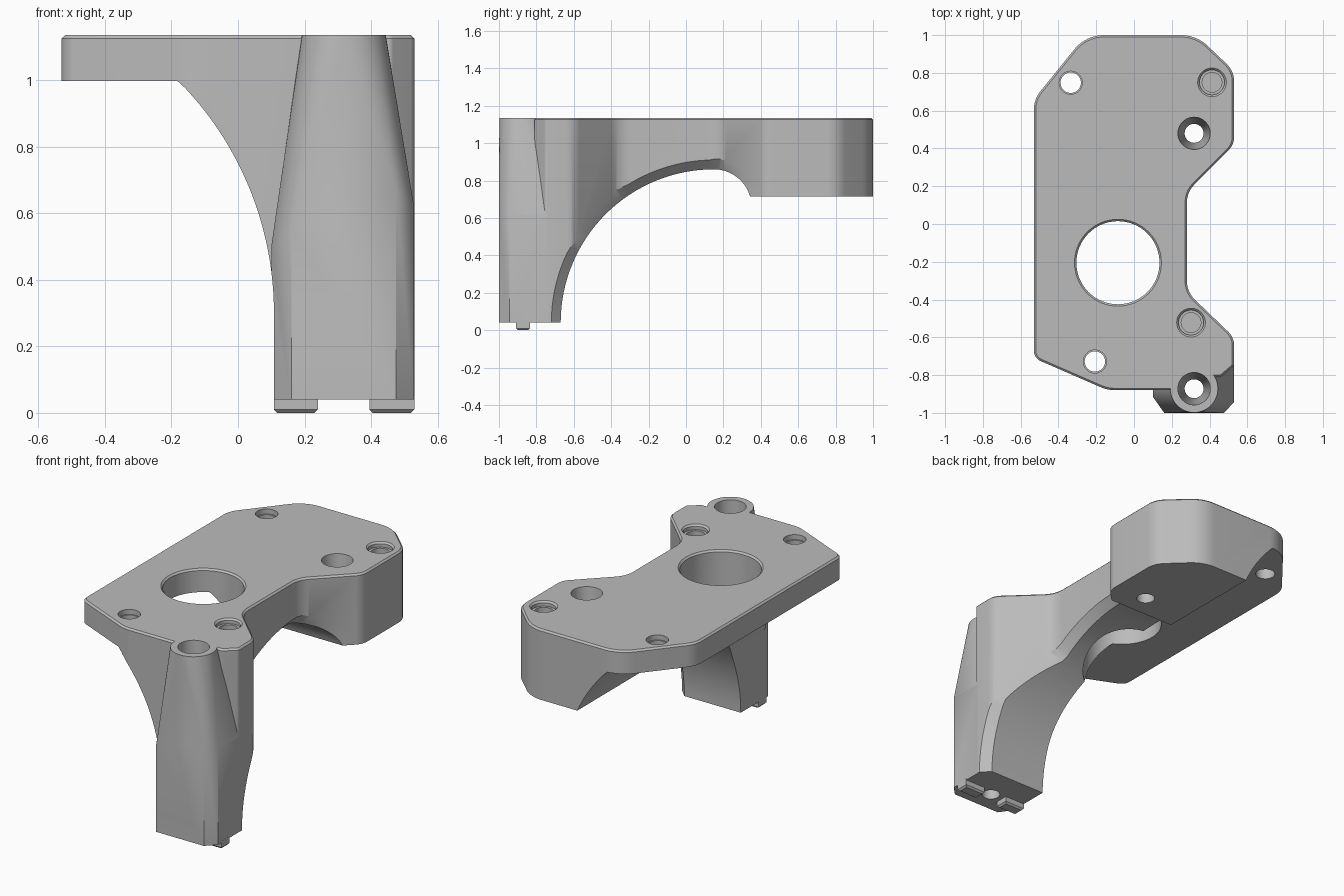
import bpy, bmesh
from math import pi, sin, cos, tan
from mathutils import Vector

if "Cube" in bpy.data.objects:
    bpy.data.objects.remove(bpy.data.objects["Cube"])

TOP, BASE = 1.135, 0.04
grey = bpy.data.materials.new("plain grey")
grey.use_nodes = True
grey.diffuse_color = (0.5, 0.5, 0.5, 1)
grey.node_tree.nodes["Principled BSDF"].inputs["Base Color"].default_value = (0.5, 0.5, 0.5, 1)


def finish(name, bm):
    bmesh.ops.recalc_face_normals(bm, faces=bm.faces)
    me = bpy.data.meshes.new(name)
    bm.to_mesh(me)
    bm.free()
    me.materials.append(grey)
    ob = bpy.data.objects.new(name, me)
    bpy.context.collection.objects.link(ob)
    return ob


def extrude(name, points, shift, bevel_z=None):
    """Prism from a planar loop; optionally bevel the rim at height bevel_z."""
    bm = bmesh.new()
    near = [bm.verts.new(p) for p in points]
    far = [bm.verts.new(Vector(p) + Vector(shift)) for p in points]
    bm.faces.new(near)
    bm.faces.new(far)
    for i in range(len(near)):
        bm.faces.new((near[i - 1], near[i], far[i], far[i - 1]))
    bmesh.ops.recalc_face_normals(bm, faces=bm.faces)
    if bevel_z is not None:
        rim = [e for e in bm.edges if all(abs(v.co.z - bevel_z) < 1e-5 for v in e.verts)]
        bmesh.ops.bevel(bm, geom=rim, offset=0.01, segments=1, affect='EDGES')
    return finish(name, bm)


def box(name, lo, hi, bevel_z=None):
    loop = [(lo[0], lo[1], lo[2]), (hi[0], lo[1], lo[2]), (hi[0], hi[1], lo[2]), (lo[0], hi[1], lo[2])]
    return extrude(name, loop, (0, 0, hi[2] - lo[2]), bevel_z)


def lathe(name, x, y, profile, n=48):
    """Closed solid of revolution about a vertical axis from (radius, z) pairs."""
    bm = bmesh.new()
    rings = [[bm.verts.new((x + r * cos(2 * pi * i / n), y + r * sin(2 * pi * i / n), z))
              for i in range(n)] for r, z in profile]
    for a, b in zip(rings, rings[1:]):
        for i in range(n):
            j = (i + 1) % n
            bm.faces.new((a[i], a[j], b[j], b[i]))
    bm.faces.new(rings[0])
    bm.faces.new(rings[-1])
    return finish(name, bm)


def rounded(corners, steps=8):
    """Polygon with each (x, y, radius) corner replaced by an arc."""
    out = []
    for i, (x, y, r) in enumerate(corners):
        p = Vector((x, y))
        a = (Vector(corners[i - 1][:2]) - p).normalized()
        b = (Vector(corners[(i + 1) % len(corners)][:2]) - p).normalized()
        if r == 0:
            out.append(p)
            continue
        half = a.angle(b) / 2
        c = p + (a + b).normalized() * (r / sin(half))
        s, e = p + a * (r / tan(half)) - c, p + b * (r / tan(half)) - c
        out += [c + s.lerp(e, k / steps).normalized() * r for k in range(steps + 1)]
    return out


def combine(ob, other, op):
    mod = ob.modifiers.new(op, 'BOOLEAN')
    mod.operation, mod.object, mod.solver = op, other, 'EXACT'
    bpy.context.view_layer.objects.active = ob
    bpy.ops.object.modifier_apply(modifier=mod.name)
    bpy.data.objects.remove(other)


# Plate outline extruded to the full depth of the bracket
outline = rounded([
    (-.53, -.71, .06), (-.14, -.88, .2), (.36, -.88, 0), (.4, -.81, 0), (.46, -.81, .02),
    (.53, -.75, .03), (.53, -.6, .1), (.28, -.36, .14), (.28, .17, .14), (.53, .42, .1),
    (.53, .81, .13), (.33, 1, .2), (-.255, 1, .2), (-.53, .66, .15)])
bracket = extrude("bracket_body", [(p.x, p.y, BASE) for p in outline], (0, 0, TOP - BASE), TOP)

# Front leg: chamfered post tapering into the round screw boss
bm = bmesh.new()
post = [(.1, -.7, .5), (.1, -.915, .5), (.16, -1, .55), (.475, -1, .67), (.529, -.945, .62), (.529, -.7, .6)]
for x, y, z in post:
    bm.verts.new((x, y, BASE))
    bm.verts.new((x, y, z))
for i in range(48):
    t = 2 * pi * i / 48
    bm.verts.new((.318 + .126 * cos(t), -.872 + .126 * sin(t), TOP))
bmesh.ops.convex_hull(bm, input=bm.verts)
bmesh.ops.delete(bm, geom=[v for v in bm.verts if not v.link_faces], context='VERTS')
bmesh.ops.dissolve_limit(bm, angle_limit=0.002, verts=bm.verts, edges=bm.edges)
combine(bracket, finish("front_leg", bm), 'UNION')

# Curved undercut that leaves a thin plate on one side
R = .99
arc = [(.108 - R + R * cos(t), .3 + R * sin(t)) for t in [pi / 4 * k / 24 for k in range(24)]]
loop = [(-1, -1), (.108, -1)] + arc + [(-.182, .997), (-1, .997)]
combine(bracket, extrude("side_undercut", [(x, -2, z) for x, z in loop], (0, 4, 0)), 'DIFFERENCE')

# Flat underside of the rear block
combine(bracket, box("rear_undercut", (-2, .22, -.5), (2, 2, .715)), 'DIFFERENCE')


# Arch between leg and rear block, with a chamfer following the notched edge
def edge_x(y):
    table = [(-2, .53), (-.6, .53), (-.36, .28), (.17, .28), (.42, .53), (2, .53)]
    for (y0, x0), (y1, x1) in zip(table, table[1:]):
        if y <= y1:
            return x0 + (x1 - x0) * (y - y0) / (y1 - y0)


path = [(-.67, -.2, pi)]
path += [(.15 + .82 * cos(t), .04 + .82 * sin(t), t) for t in [pi - pi / 2 * k / 32 for k in range(33)]]
path += [(.15 + .2 * cos(t), .66 + .2 * sin(t), t) for t in [pi / 2 - pi / 2 * k / 12 for k in range(1, 13)]]
path += [(.35, -.2, 0)]
bm = bmesh.new()
rows = []
for y, z, t in path:
    ex = edge_x(y + .05 * cos(t))
    yo, zo = y + .1 * cos(t), z + .1 * sin(t)
    rows.append([bm.verts.new(p) for p in ((-1, y, z), (ex - .05, y, z), (ex + .05, yo, zo), (1, yo, zo))])
for a, b in zip(rows, rows[1:]):
    for k in range(3):
        bm.faces.new((a[k], a[k + 1], b[k + 1], b[k]))
bm.faces.new([r[0] for r in rows])
bm.faces.new([r[3] for r in rows])
bm.faces.new(rows[0] + rows[-1][::-1])
combine(bracket, finish("arch_undercut", bm), 'DIFFERENCE')

# Large opening and the screw holes
combine(bracket, lathe("opening", -.085, -.205, [(.22, -.5), (.22, TOP - .01), (.24, TOP + .01)], 64), 'DIFFERENCE')
for x, y in ((-.335, .748), (-.207, -.728)):
    combine(bracket, lathe("plate_hole", x, y, [
        (.054, .9), (.054, TOP - .03), (.061, TOP - .03), (.061, TOP + .02)]), 'DIFFERENCE')
for x, y, bottom in ((.318, .48, .7), (.318, -.872, 0)):
    combine(bracket, lathe("tapered_hole", x, y, [
        (.05, bottom - .1), (.05, bottom + .05), (.086, TOP + .005)]), 'DIFFERENCE')
for x, y in ((.413, .75), (.302, -.522)):
    combine(bracket, lathe("blind_hole", x, y, [
        (.052, TOP - .13), (.052, TOP - .03), (.066, TOP - .03), (.066, TOP - .01),
        (.08, TOP + .004)]), 'DIFFERENCE')

# Locating tabs under the leg
tabs = [box("locating_tab", (a, -.91, 0), (b, -.835, .05), 0) for a, b in ((.108, .24), (.395, .53))]

bpy.ops.object.select_all(action='DESELECT')
for ob in [bracket] + tabs:
    ob.select_set(True)
bpy.context.view_layer.objects.active = bracket
bpy.ops.object.shade_smooth_by_angle(angle=pi / 7)
